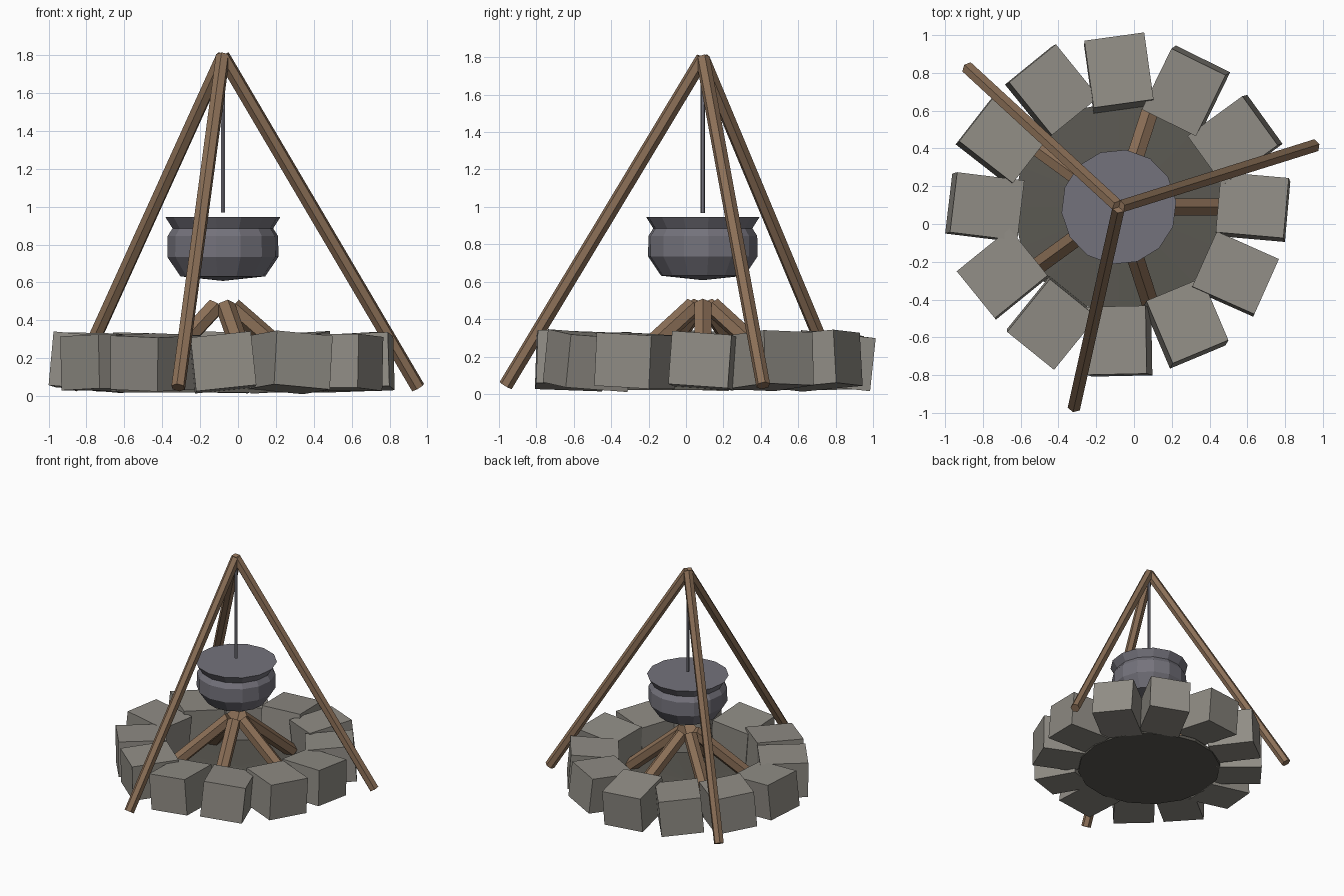
import bpy, bmesh
from math import radians, cos, sin, tau
from mathutils import Vector, Matrix, Euler

cube = bpy.data.objects.get("Cube")
if cube:
    bpy.data.objects.remove(cube, do_unlink=True)

CENTRE = Vector((-0.08, 0.09, 0))


def material(name, rgb, rough=0.9):
    m = bpy.data.materials.new(name)
    m.use_nodes = True
    m.diffuse_color = (*rgb, 1)
    bsdf = next(n for n in m.node_tree.nodes if n.type == 'BSDF_PRINCIPLED')
    bsdf.inputs["Base Color"].default_value = (*rgb, 1)
    bsdf.inputs["Roughness"].default_value = rough
    return m


STONE = material("grey stone", (0.28, 0.265, 0.235))
WOOD = material("brown wood", (0.26, 0.16, 0.095))
IRON = material("dark iron", (0.175, 0.17, 0.2))
ASH = material("dark ash", (0.105, 0.1, 0.085))


def finish(bm, name, mat):
    bmesh.ops.recalc_face_normals(bm, faces=bm.faces)
    mesh = bpy.data.meshes.new(name)
    bm.to_mesh(mesh)
    bm.free()
    mesh.materials.append(mat)
    obj = bpy.data.objects.new(name, mesh)
    bpy.context.collection.objects.link(obj)
    obj.location = CENTRE
    return obj


def beam(name, start, end, radius, mat, sides=6):
    """Straight prism between two points."""
    a, b = Vector(start), Vector(end)
    axis = b - a
    turn = axis.to_track_quat('Z', 'Y').to_matrix().to_4x4()
    bm = bmesh.new()
    bmesh.ops.create_cone(bm, cap_ends=True, segments=sides, radius1=radius,
                          radius2=radius, depth=axis.length,
                          matrix=Matrix.Translation((a + b) / 2) @ turn)
    return finish(bm, name, mat)


def lathe(name, profile, sides, mat, offset=0):
    """Stack of rings, closed at both ends; zero radius makes a point."""
    bm = bmesh.new()
    rings = []
    for r, z in profile:
        n = sides if r else 1
        rings.append([bm.verts.new((r * cos(offset + tau * i / sides),
                                    r * sin(offset + tau * i / sides), z))
                      for i in range(n)])
    for low, high in zip(rings, rings[1:]):
        for i in range(sides):
            corners = [low[i % len(low)], low[(i + 1) % len(low)],
                       high[(i + 1) % len(high)], high[i % len(high)]]
            bm.faces.new(list(dict.fromkeys(corners)))
    for ring in (rings[0], rings[-1]):
        if len(ring) > 1:
            bm.faces.new(ring)
    return finish(bm, name, mat)


def polar(r, degrees, z):
    return (r * cos(radians(degrees)), r * sin(radians(degrees)), z)


# Ring of tilted stones: yaw, inward lean, sideways roll in degrees
STONES = [(-5, 2, -4), (6, 5, -2), (4, 5, -3), (8, -6, 1),
          (9, 1, 5), (-8, 1, 5), (-7, 5, 2), (9, 0, 2),
          (-9, -2, -2), (1, 2, 6), (-7, 4, -5), (6, 0, -3)]
for i, (yaw, lean, roll) in enumerate(STONES):
    angle = i * 30
    rot = Euler((radians(roll), radians(-lean), radians(angle + yaw)))
    place = Matrix.Translation(polar(0.71, angle, 0.178))
    size = Matrix.Diagonal((0.36, 0.32, 0.285, 1))
    bm = bmesh.new()
    bmesh.ops.create_cube(bm, size=1, matrix=place @ rot.to_matrix().to_4x4() @ size)
    finish(bm, f"ring_stone_{i + 1}", STONE)

# Ash bed
lathe("ash_bed", [(0.56, 0.02), (0.56, 0.045), (0, 0.075)], 16, ASH)

# Leaning firewood
for i in range(5):
    beam(f"fire_log_{i + 1}", polar(0.52, i * 72, 0.06),
         polar(0.05, i * 72, 0.47), 0.052, WOOD)

# Tripod
for i in range(3):
    beam(f"tripod_pole_{i + 1}", polar(1.08, 17.4 + i * 120, 0.045),
         (0, 0, 1.795), 0.038, WOOD)

# Hanging rod and cooking pot
beam("hanging_rod", (0, 0, 0.968), (0, 0, 1.79), 0.012, IRON)
lathe("cooking_pot", [(0, 0.608), (0.225, 0.632), (0.295, 0.735), (0.293, 0.845),
                      (0.267, 0.885), (0.305, 0.945)], 14, IRON, 0.1)
